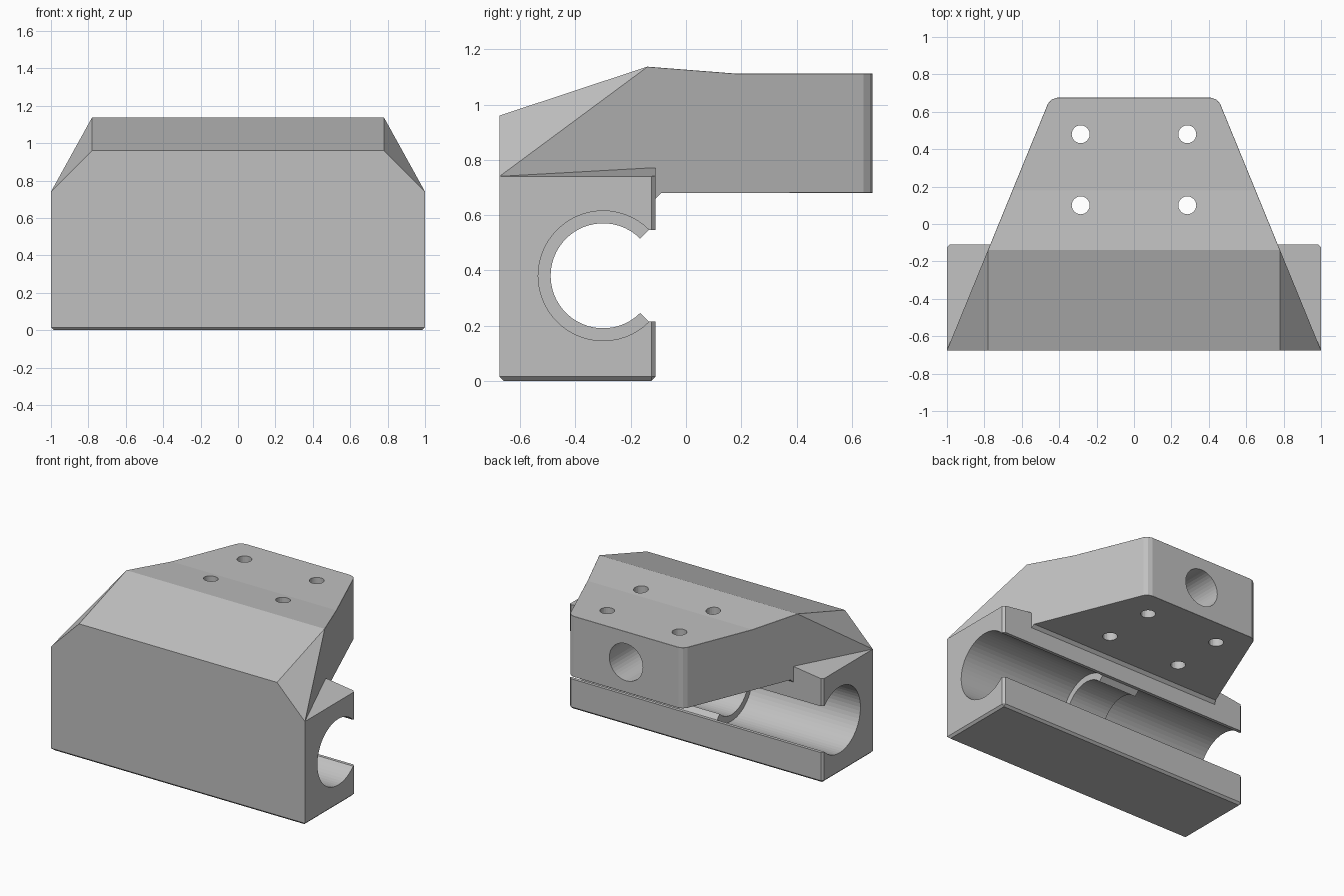
import bpy, bmesh, math
from mathutils import Vector, Matrix

cube = bpy.data.objects.get("Cube")
if cube:
    bpy.data.objects.remove(cube, do_unlink=True)

grey = bpy.data.materials.new("light grey")
grey.use_nodes = True
colour = (0.53, 0.53, 0.53, 1)
grey.diffuse_color = colour
grey.node_tree.nodes["Principled BSDF"].inputs["Base Color"].default_value = colour


def prism(points, axis, low, high):
    """Extrude a closed 2D profile along x (points are y, z) or y (points are x, z)."""
    bm = bmesh.new()
    make = (lambda a, b: (low, a, b)) if axis == "x" else (lambda a, b: (a, low, b))
    face = bm.faces.new([bm.verts.new(make(a, b)) for a, b in points])
    moved = bmesh.ops.extrude_face_region(bm, geom=[face])["geom"]
    step = Vector((high - low, 0, 0) if axis == "x" else (0, high - low, 0))
    bmesh.ops.translate(bm, vec=step, verts=[v for v in moved if isinstance(v, bmesh.types.BMVert)])
    bmesh.ops.recalc_face_normals(bm, faces=bm.faces)
    return bm


def cylinder(radius, length, centre, axis, sides):
    bm = bmesh.new()
    turn = Vector((0, 0, 1)).rotation_difference(Vector(axis)).to_matrix().to_4x4()
    bmesh.ops.create_cone(bm, cap_ends=True, segments=sides, radius1=radius, radius2=radius,
                          depth=length, matrix=Matrix.Translation(centre) @ turn)
    return bm


def finish(bm, name):
    bmesh.ops.recalc_face_normals(bm, faces=bm.faces)
    mesh = bpy.data.meshes.new(name)
    bm.to_mesh(mesh)
    bm.free()
    mesh.materials.append(grey)
    obj = bpy.data.objects.new(name, mesh)
    bpy.context.scene.collection.objects.link(obj)
    return obj


def combine(target, bm, operation):
    other = finish(bm, "helper")
    other.hide_render = True
    mod = target.modifiers.new("combine", "BOOLEAN")
    mod.operation, mod.solver, mod.object = operation, "EXACT", other
    bpy.context.view_layer.objects.active = target
    bpy.ops.object.modifier_apply(modifier=mod.name)
    bpy.data.objects.remove(other, do_unlink=True)


def slice_off(bm, point, normal):
    """Cut away the side the normal points to and close the opening."""
    geom = bm.verts[:] + bm.edges[:] + bm.faces[:]
    bmesh.ops.bisect_plane(bm, geom=geom, dist=1e-5, plane_co=point, plane_no=normal, clear_outer=True)
    bmesh.ops.holes_fill(bm, edges=[e for e in bm.edges if e.is_boundary], sides=0)
    bmesh.ops.recalc_face_normals(bm, faces=bm.faces)


def bevel(bm, edges, offset, segments=1):
    bmesh.ops.bevel(bm, geom=edges, offset=offset, segments=segments, profile=0.5,
                    affect="EDGES", clamp_overlap=True)


FRONT, JAW, BACK = -0.675, -0.11, 0.675
BORE_Y, BORE_Z, BORE_R = -0.30, 0.38, 0.235

# Clamp block with gently sloped shoulders and chamfered lower and rear edges
block = prism([(-1, 0), (1, 0), (1, 0.74), (0.78, 0.77), (-0.78, 0.77), (-1, 0.74)], "y", FRONT, JAW)
bevel(block, [e for e in block.edges
              if all(v.co.z < 0.01 for v in e.verts)
              or all(v.co.y > JAW - 0.01 and abs(v.co.x) > 0.99 for v in e.verts)], 0.015)
body = finish(block, "clamp_body")

# Tapered mounting arm: side profile trimmed to a trapezoid plan
arm = prism([(FRONT, 0.64), (JAW, 0.64), (JAW, 0.66), (-0.09, 0.68), (BACK, 0.68), (BACK, 1.112),
             (0.18, 1.112), (-0.14, 1.137), (FRONT, 0.96)], "x", -1, 1)
for s in (-1, 1):
    slice_off(arm, (s, FRONT, 0), (s * 1.295, 0.53, 0))
    corner, low, high = (Vector(p) for p in ((s, FRONT, 0.74), (s * 0.78, FRONT, 0.96),
                                             (s * 0.78, -0.14, 1.137)))
    normal = (low - corner).cross(high - corner)
    slice_off(arm, corner, normal if normal.z > 0 else -normal)

# Rounded rear corners, then fine chamfers around the arm
bevel(arm, [e for e in arm.edges if all(v.co.y > BACK - 0.01 for v in e.verts)
            and abs(e.verts[0].co.z - e.verts[1].co.z) > 0.1], 0.035, 2)
bevel(arm, [e for e in arm.edges if all(v.co.y > -0.15 and v.co.z > 0.67 for v in e.verts)
            and e.calc_face_angle(0) > math.radians(50)], 0.012)
combine(body, arm, "UNION")

# Lengthwise bore and the slot that opens it to the rear
combine(body, cylinder(BORE_R, 2.4, (0, BORE_Y, BORE_Z), (1, 0, 0), 56), "DIFFERENCE")
half = 0.165
combine(body, prism([(BORE_Y, BORE_Z - half), (0, BORE_Z - half),
                     (0, BORE_Z + half), (BORE_Y, BORE_Z + half)], "x", -1.2, 1.2), "DIFFERENCE")

# Rear socket and four vertical screw holes
combine(body, cylinder(0.132, 1.0, (0, 0.4, 0.895), (0, 1, 0), 40), "DIFFERENCE")
for x in (-0.285, 0.285):
    for y in (0.10, 0.48):
        combine(body, cylinder(0.048, 1.0, (x, y, 0.9), (0, 0, 1), 24), "DIFFERENCE")

# Open retaining collar in the middle of the bore
steps = 40
angles = [math.radians(45 + 270 * i / steps) for i in range(steps + 1)]
ring = [(BORE_Y + r * math.cos(a), BORE_Z + r * math.sin(a))
        for r, order in ((BORE_R + 0.002, angles), (0.19, angles[::-1])) for a in order]
finish(prism(ring, "x", -0.15, 0.15), "retaining_collar")
